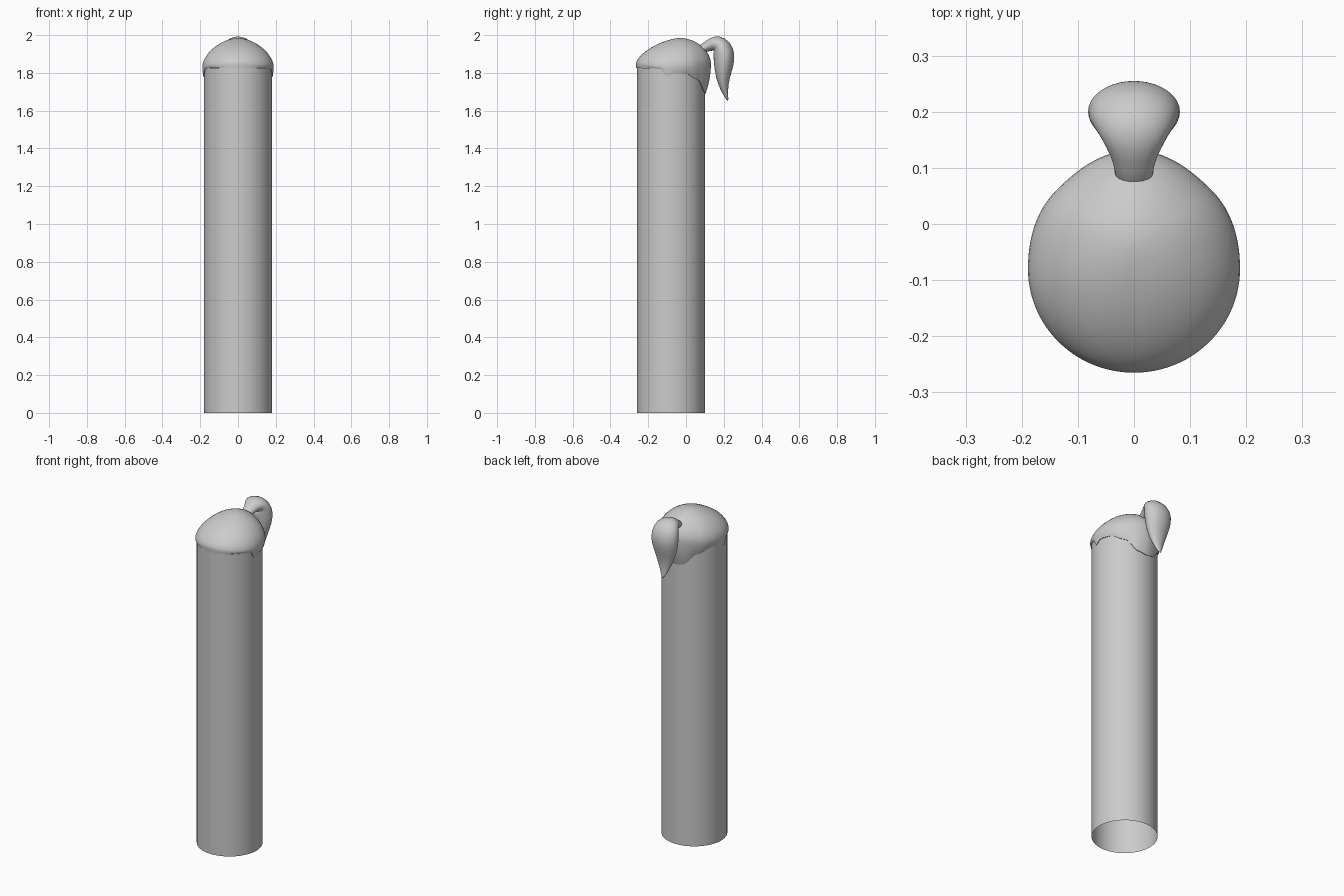
import bpy, bmesh, math
from mathutils import Vector

if "Cube" in bpy.data.objects:
    bpy.data.objects.remove(bpy.data.objects["Cube"])

grey = bpy.data.materials.new("plain grey")
grey.diffuse_color = (0.6, 0.6, 0.6, 1)
grey.use_nodes = True
grey.node_tree.nodes["Principled BSDF"].inputs["Base Color"].default_value = grey.diffuse_color
CY = -0.08          # y of the body axis
RADIUS = 0.18


def loft(name, rings, close_start=False, close_end=False, angle=50):
    """Skin a list of equal-length point rings with quads."""
    bm = bmesh.new()
    loops = [[bm.verts.new(p) for p in ring] for ring in rings]
    n = len(loops[0])
    for a, b in zip(loops, loops[1:]):
        for i in range(n):
            j = (i + 1) % n
            bm.faces.new((a[i], a[j], b[j], b[i]))
    if close_start:
        bm.faces.new(loops[0])
    if close_end:
        bm.faces.new(loops[-1])
    bmesh.ops.recalc_face_normals(bm, faces=bm.faces)
    mesh = bpy.data.meshes.new(name)
    bm.to_mesh(mesh)
    bm.free()
    obj = bpy.data.objects.new(name, mesh)
    bpy.context.collection.objects.link(obj)
    mesh.materials.append(grey)
    bpy.ops.object.select_all(action='DESELECT')
    obj.select_set(True)
    bpy.context.view_layer.objects.active = obj
    bpy.ops.object.shade_smooth_by_angle(angle=math.radians(angle))
    return obj


def interp(table, t):
    """Smoothstep between (key, value) pairs."""
    for (t0, v0), (t1, v1) in zip(table, table[1:]):
        if t <= t1:
            k = max(0, (t - t0) / (t1 - t0))
            return v0 + (v1 - v0) * k * k * (3 - 2 * k)
    return table[-1][1]


# body: tall open tube
loft("body", [[(RADIUS * math.cos(a), CY + RADIUS * math.sin(a), z)
               for a in (math.tau * i / 64 for i in range(64))]
              for z in (0, 1.825)])

# hair cap: dome with a skirt; tables run from the front (0) to the back (180)
RIM = [(0, 1.825), (50, 1.828), (73, 1.82), (83, 1.778), (95, 1.798),
       (115, 1.795), (140, 1.765), (165, 1.70), (180, 1.69)]
EQUATOR = [(0, 1.85), (90, 1.835), (180, 1.85)]
WIDTH = [(0, 0.185), (90, 0.189), (135, 0.197), (180, 0.212)]
apex = Vector((0, -0.03, 1.985))
SEG = 96


def hair_column(i):
    deg = 360 * i / SEG
    d = min(deg, 360 - deg)
    a = math.radians(deg)
    out = Vector((math.sin(a), -math.cos(a), 0))
    axis = Vector((0, CY, 0))
    rim, eq, w = interp(RIM, d), interp(EQUATOR, d), interp(WIDTH, d)
    power = 2 / (1.55 + 0.3 * d / 180)
    edge = axis + out * w
    col = []
    for k in range(13):                       # dome
        t = math.radians(2 + 88 * k / 12)
        f, g = math.sin(t) ** power, max(0, math.cos(t)) ** power
        p = apex.lerp(edge, f)
        p.z = eq + (apex.z - eq) * g
        col.append(p)
    for k in range(1, 6):                     # skirt
        t = k / 5
        p = axis + out * (w + (0.184 - w) * t * t)
        p.z = eq + (rim - eq) * t
        col.append(p)
    lip = axis + out * 0.172                  # turned-in lower edge
    lip.z = rim + 0.002
    return col + [lip]


columns = [hair_column(i) for i in range(SEG)]
loft("hair_cap", list(zip(*columns)), close_start=True, angle=60)

# ponytail: elliptical sections (y, z, half thickness, half width)
TAIL = [(0.07, 1.922, 0.022, 0.035), (0.105, 1.937, 0.025, 0.034),
        (0.137, 1.953, 0.036, 0.050), (0.165, 1.957, 0.046, 0.066),
        (0.19, 1.935, 0.056, 0.079), (0.203, 1.895, 0.058, 0.085),
        (0.20, 1.84, 0.053, 0.080), (0.194, 1.77, 0.036, 0.059),
        (0.204, 1.70, 0.017, 0.030), (0.223, 1.65, 0.003, 0.004)]
rings = []
for i, (y, z, thick, wide) in enumerate(TAIL):
    p, q = TAIL[max(i - 1, 0)], TAIL[min(i + 1, len(TAIL) - 1)]
    tangent = Vector((0, q[0] - p[0], q[1] - p[1])).normalized()
    normal = Vector((1, 0, 0)).cross(tangent)
    rings.append([Vector((wide * math.cos(a), y, z)) + normal * thick * math.sin(a)
                  for a in (math.tau * k / 20 for k in range(20))])
tail = loft("ponytail", rings, True, True, angle=80)
tail.modifiers.new("smooth", 'SUBSURF').levels = 1
tail.modifiers["smooth"].render_levels = 1
